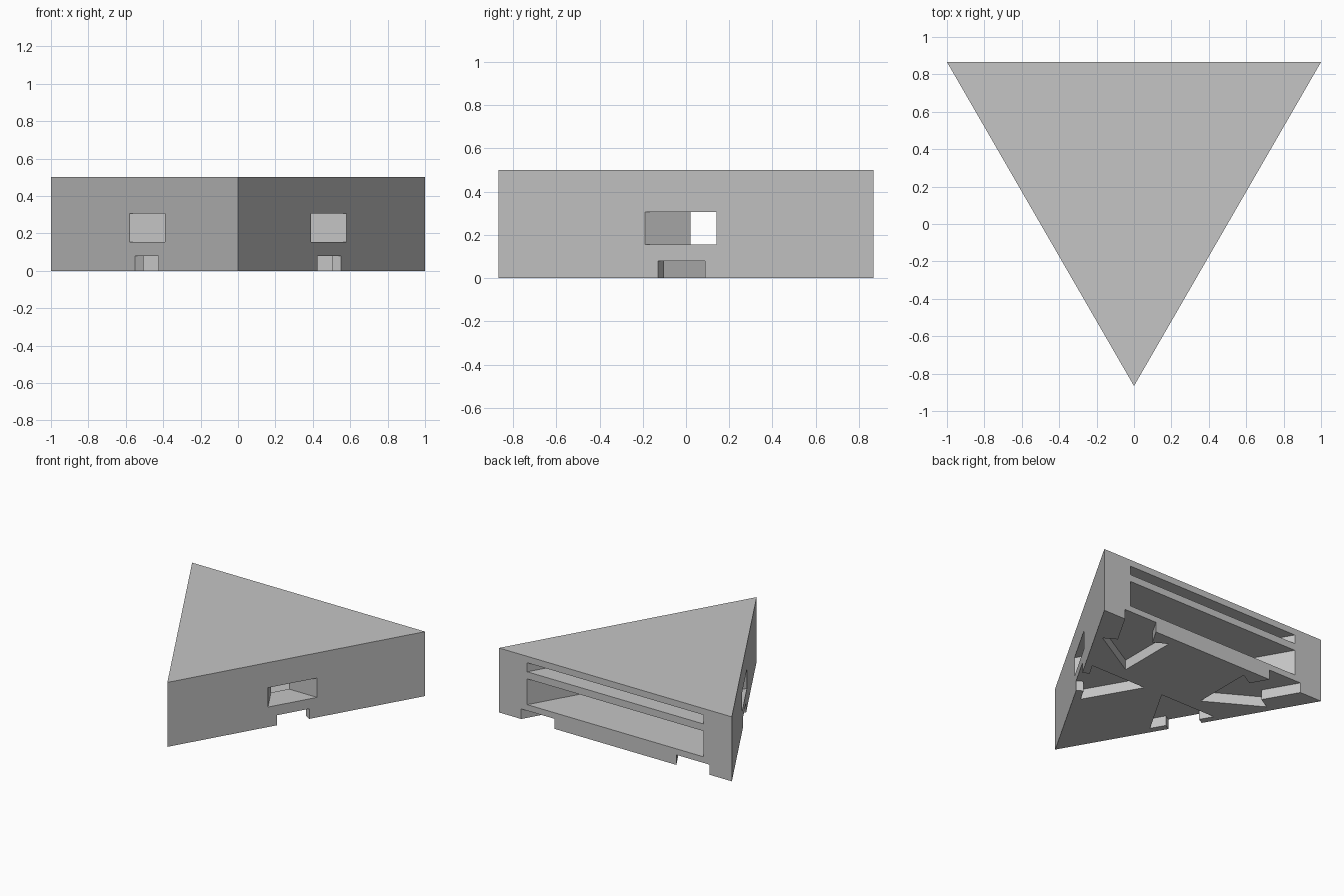
import bpy, bmesh
from math import radians, cos, sin
from mathutils import Vector

cube = bpy.data.objects.get("Cube")
if cube:
    bpy.data.objects.remove(cube, do_unlink=True)

grey = bpy.data.materials.new("plain grey")
grey.use_nodes = True
grey.diffuse_color = (0.56, 0.56, 0.56, 1)
for node in grey.node_tree.nodes:
    if node.type == 'BSDF_PRINCIPLED':
        node.inputs["Base Color"].default_value = (0.56, 0.56, 0.56, 1)


def prism(name, outline, z0, z1):
    """Upright solid with the given plan outline."""
    bm = bmesh.new()
    face = bm.faces.new([bm.verts.new((p[0], p[1], z0)) for p in outline])
    top = bmesh.ops.extrude_face_region(bm, geom=[face])
    verts = [g for g in top["geom"] if isinstance(g, bmesh.types.BMVert)]
    bmesh.ops.translate(bm, verts=verts, vec=(0, 0, z1 - z0))
    bmesh.ops.recalc_face_normals(bm, faces=bm.faces)
    mesh = bpy.data.meshes.new(name)
    bm.to_mesh(mesh)
    bm.free()
    mesh.materials.append(grey)
    obj = bpy.data.objects.new(name, mesh)
    bpy.context.collection.objects.link(obj)
    return obj


def heading(degrees):
    return Vector((cos(radians(degrees)), sin(radians(degrees))))


def triangle(tip, angle, side):
    """Equilateral plan opening from its tip towards the angle."""
    tip = Vector(tip)
    return [tip, tip + side * heading(angle - 30), tip + side * heading(angle + 30)]


def channel(start, angle, length, width):
    """Straight strip running from start towards the angle."""
    start, along = Vector(start), heading(angle)
    across = heading(angle + 90) * width / 2
    return [start - across, start + along * length - across,
            start + along * length + across, start + across]


def mirrored(outline):
    return [Vector((-p[0], p[1])) for p in outline]


# Main triangular block
body = prism("triangular_housing", [(-1, 0.866), (0, -0.866), (1, 0.866)], 0, 0.5)

# Wide slots open at the back, tapering forward
cuts = [("lower_slot", triangle((0, -0.445), 90, 1.7), 0.125, 0.325),
        ("upper_slot", triangle((0, -0.445), 90, 1.7), 0.38, 0.45)]

# Side windows, underside pockets and their exits, on both sides
paired = [("side_window", triangle((0.2, 0.14), -30, 0.8), 0.155, 0.305),
          ("side_pocket", triangle((0.08, 0.21), -30, 0.48), -0.1, 0.078),
          ("side_exit", channel((0.40, 0.03), -30, 0.4, 0.25), -0.1, 0.078),
          ("back_pocket", triangle((0.757, 0.557), 180, 0.476), -0.1, 0.078),
          ("back_exit", channel((0.53, 0.63), 60, 0.5, 0.247), -0.1, 0.078)]
for name, outline, z0, z1 in paired:
    cuts.append((name + "_left", outline, z0, z1))
    cuts.append((name + "_right", mirrored(outline), z0, z1))

# Carve every opening out of the block
bpy.context.view_layer.objects.active = body
for name, outline, z0, z1 in cuts:
    cutter = prism(name, outline, z0, z1)
    cutter.hide_render = True
    mod = body.modifiers.new(name, 'BOOLEAN')
    mod.operation = 'DIFFERENCE'
    mod.solver = 'EXACT'
    mod.object = cutter
    bpy.ops.object.modifier_apply(modifier=mod.name)
    bpy.data.objects.remove(cutter, do_unlink=True)
